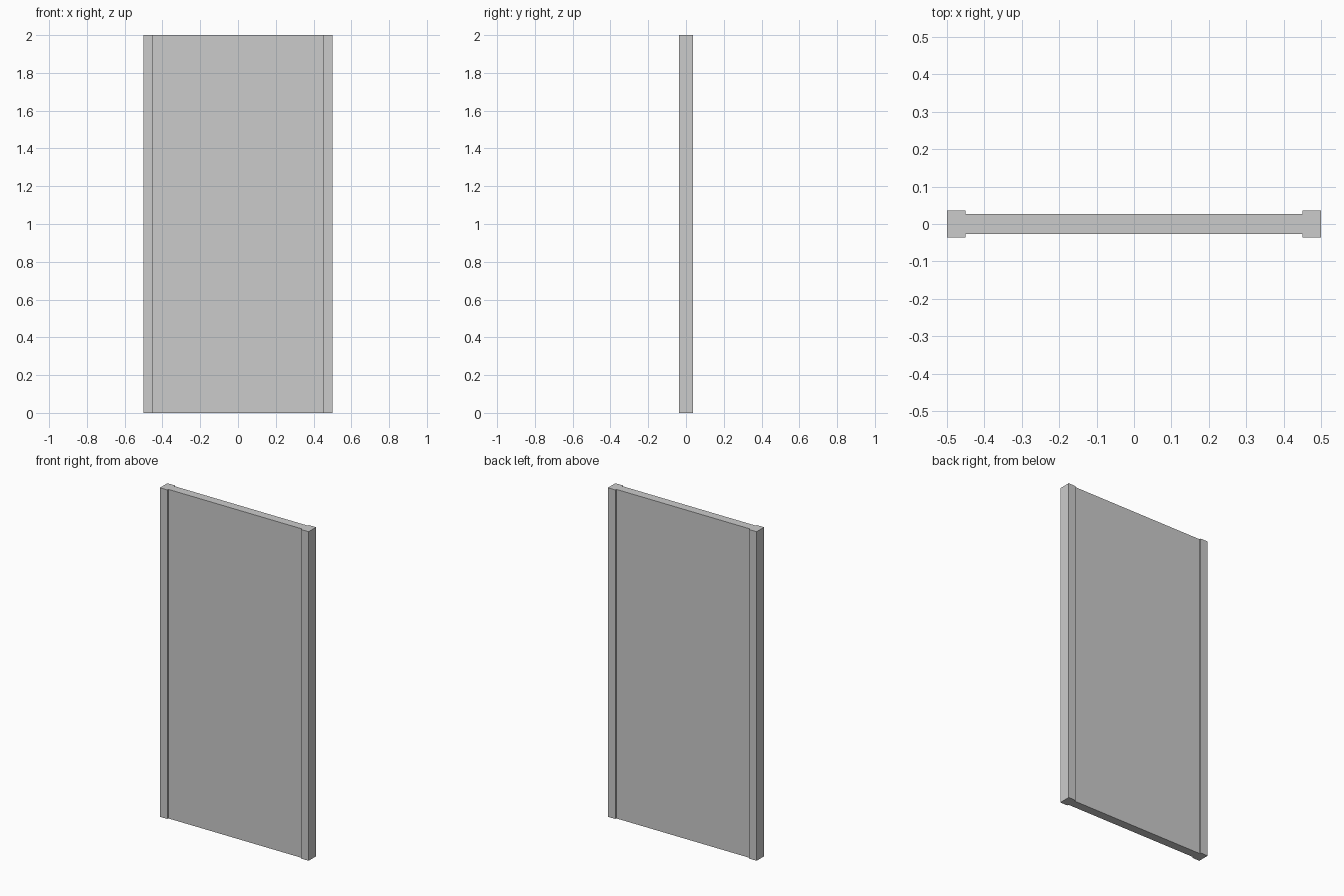
import bpy
import bmesh

if "Cube" in bpy.data.objects:
    bpy.data.objects.remove(bpy.data.objects["Cube"])

HEIGHT = 2.0
HALF_W, INNER = 0.5, 0.45        # outer edge and inner edge of the side posts
POST, PANEL = 0.036, 0.0265      # half thicknesses

# H-shaped cross-section: a flat panel with a thicker post along each side
half = [(INNER, -PANEL), (INNER, -POST), (HALF_W, -POST),
        (HALF_W, POST), (INNER, POST), (INNER, PANEL)]
profile = half + [(-x, -y) for x, y in half]

# Extrude the section to full height
bm = bmesh.new()
base = bm.faces.new([bm.verts.new((x, y, 0)) for x, y in profile])
top = bmesh.ops.extrude_face_region(bm, geom=[base], use_keep_orig=True)["geom"]
bmesh.ops.translate(bm, vec=(0, 0, HEIGHT),
                    verts=[v for v in top if isinstance(v, bmesh.types.BMVert)])
bmesh.ops.recalc_face_normals(bm, faces=bm.faces)

mesh = bpy.data.meshes.new("wall_panel")
bm.to_mesh(mesh)
bm.free()
bpy.context.collection.objects.link(bpy.data.objects.new("wall_panel", mesh))
